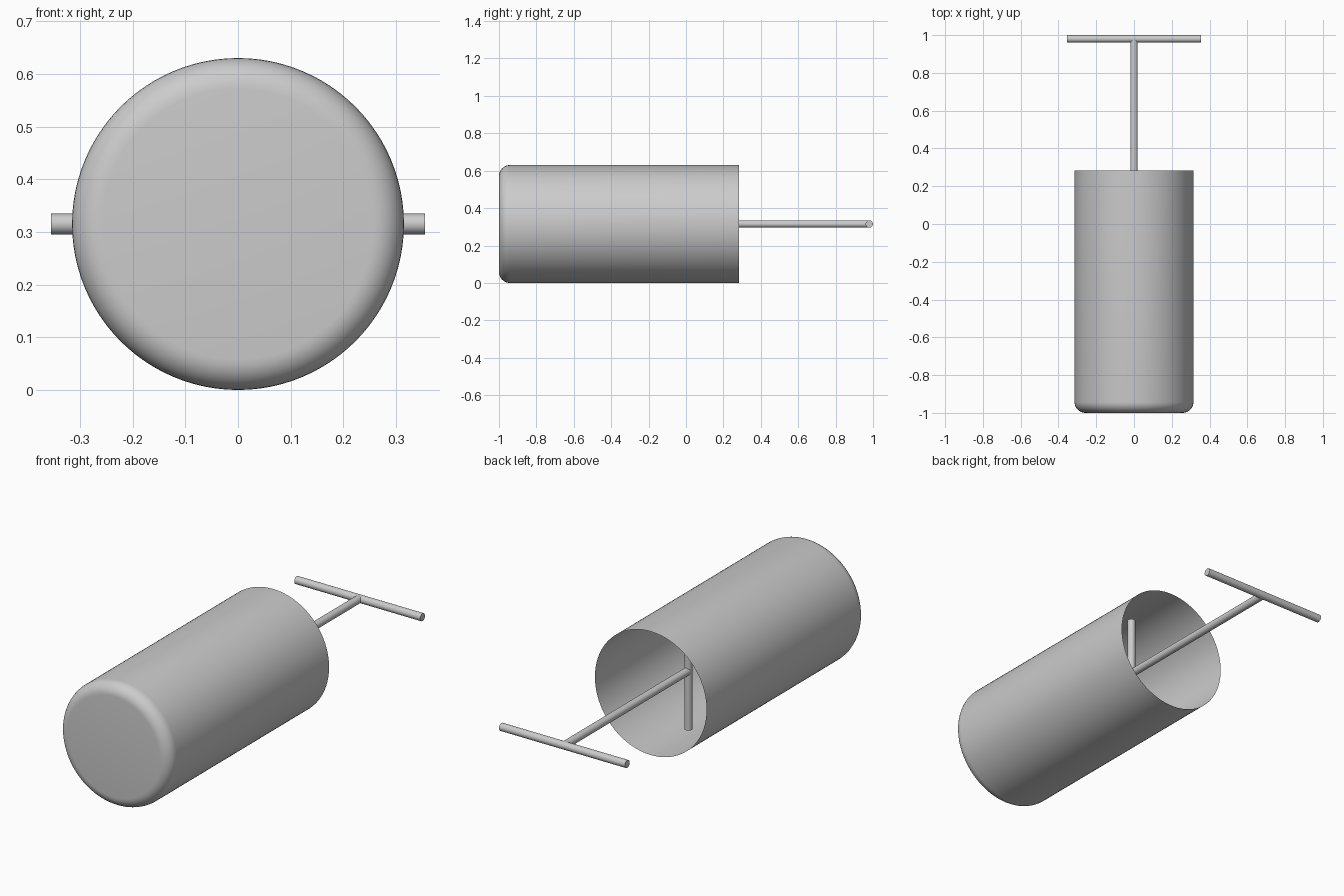
import bpy, bmesh
from math import radians, sin, cos, pi
from mathutils import Matrix, Vector

cube = bpy.data.objects.get("Cube")
if cube:
    bpy.data.objects.remove(cube, do_unlink=True)

grey = bpy.data.materials.new("plain_grey")
grey.use_nodes = True
grey.diffuse_color = (0.6, 0.6, 0.6, 1)
grey.node_tree.nodes["Principled BSDF"].inputs["Base Color"].default_value = (0.6, 0.6, 0.6, 1)

R = 0.315      # can radius, also the height of its axis
ROD = 0.0195   # rod radius


def add_object(name, bm):
    mesh = bpy.data.meshes.new(name)
    bm.to_mesh(mesh)
    bm.free()
    mesh.materials.append(grey)
    obj = bpy.data.objects.new(name, mesh)
    bpy.context.collection.objects.link(obj)
    bpy.ops.object.select_all(action="DESELECT")
    obj.select_set(True)
    bpy.context.view_layer.objects.active = obj
    bpy.ops.object.shade_smooth_by_angle(angle=radians(35))
    return obj


def rod(name, start, end):
    start, end = Vector(start), Vector(end)
    axis = end - start
    turn = axis.to_track_quat("Z", "Y").to_matrix().to_4x4()
    bm = bmesh.new()
    bmesh.ops.create_cone(bm, cap_ends=True, segments=32, radius1=ROD, radius2=ROD,
                          depth=axis.length,
                          matrix=Matrix.Translation((start + end) / 2) @ turn)
    return add_object(name, bm)


# Thin can: closed, rounded front and open back, spun around the y axis
bend = 0.058
profile = [(0, -1)]
for i in range(9):
    a = i / 8 * pi / 2
    profile.append((R - bend + bend * sin(a), -1 + bend - bend * cos(a)))
profile.append((R, 0.284))

bm = bmesh.new()
verts = [bm.verts.new((r, y, R)) for r, y in profile]
edges = [bm.edges.new(pair) for pair in zip(verts, verts[1:])]
bmesh.ops.spin(bm, geom=verts + edges, cent=(0, 0, R), axis=(0, 1, 0),
               angle=2 * pi, steps=96, use_merge=False)
bmesh.ops.remove_doubles(bm, verts=bm.verts, dist=0.0001)
bmesh.ops.recalc_face_normals(bm, faces=bm.faces)
# The open sheet's normals must point outwards
bm.normal_update()
front = min(bm.faces, key=lambda f: f.calc_center_median().y)
if front.normal.y > 0:
    bmesh.ops.reverse_faces(bm, faces=bm.faces)
add_object("can_shell", bm)

# Rod with a crossbar at each end
rod("pull_rod", (0, -0.02, R), (0, 0.98, R))
rod("handle_bar", (-0.355, 0.98, R), (0.355, 0.98, R))
rod("inner_crossbar", (0, -0.02, R - 0.297), (0, -0.02, R + 0.297))
